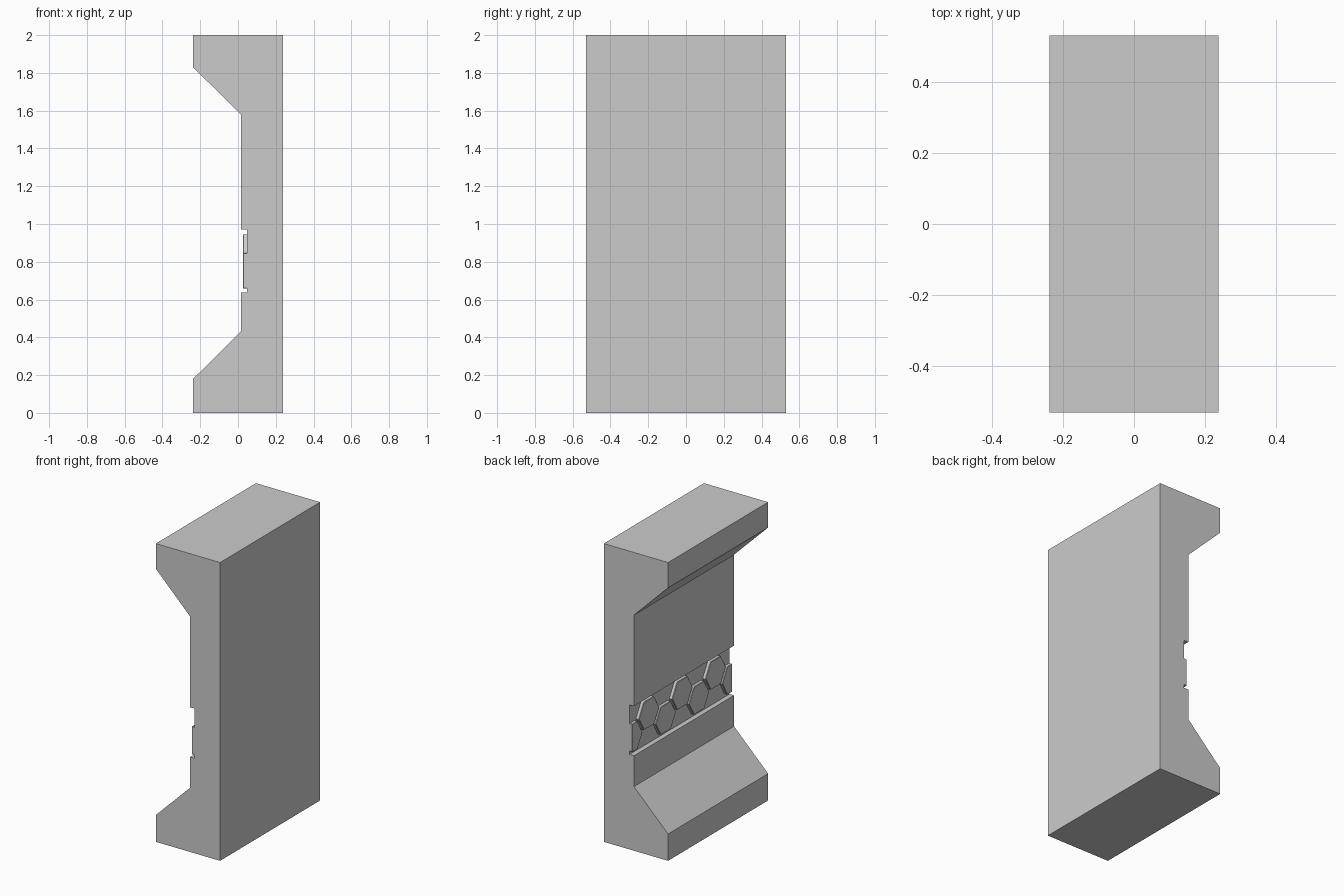
import bpy, bmesh
from math import cos, sin, radians

if "Cube" in bpy.data.objects:
    bpy.data.objects.remove(bpy.data.objects["Cube"])

HALF_DEPTH = 0.53


def prism(name, points, direction):
    """Extrude a closed outline of 3D points along a direction."""
    bm = bmesh.new()
    face = bm.faces.new([bm.verts.new(p) for p in points])
    ext = bmesh.ops.extrude_face_region(bm, geom=[face])
    verts = [g for g in ext["geom"] if isinstance(g, bmesh.types.BMVert)]
    bmesh.ops.translate(bm, verts=verts, vec=direction)
    bmesh.ops.recalc_face_normals(bm, faces=bm.faces)
    mesh = bpy.data.meshes.new(name)
    bm.to_mesh(mesh)
    bm.free()
    obj = bpy.data.objects.new(name, mesh)
    bpy.context.collection.objects.link(obj)
    return obj


# Wall panel: C-shaped section with a shallow groove, as (x, z)
profile = [(-0.238, 0), (0.238, 0), (0.238, 2), (-0.238, 2),
           (-0.238, 1.83), (0.015, 1.58), (0.015, 0.97), (0.048, 0.97),
           (0.048, 0.637), (0.015, 0.637), (0.015, 0.43), (-0.238, 0.18)]
prism("wall_panel", [(x, -HALF_DEPTH, z) for x, z in profile],
      (0, 2 * HALF_DEPTH, 0))


# Two staggered rows of hexagonal plates; the end plates are cut in half
def hex_plate(name, y, z, radius=0.108):
    points = []
    for i in range(6):
        a = radians(60 * i)
        py = max(-HALF_DEPTH, min(HALF_DEPTH, y + radius * cos(a)))
        points.append((0.026, py, z + radius * sin(a)))
    plate = prism(name, points, (0.026, 0, 0))
    bevel = plate.modifiers.new("edge_bevel", "BEVEL")
    bevel.width = 0.003
    bevel.segments = 1


SPACING = HALF_DEPTH / 3
for i in range(-3, 4):
    lower = i % 2 != 0
    hex_plate("lower_hex_plate" if lower else "upper_hex_plate",
              i * SPACING, 0.752 if lower else 0.852)
